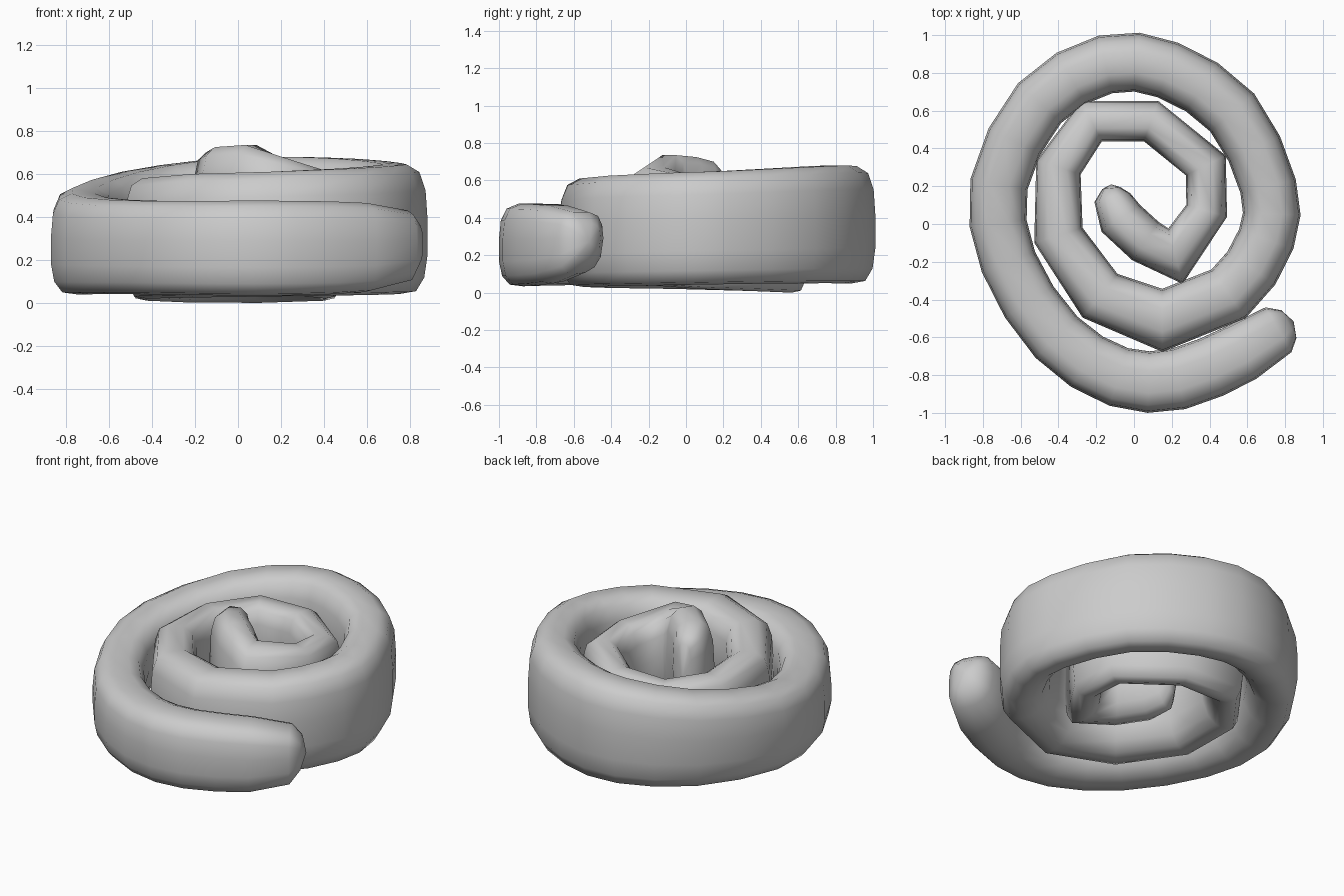
import bpy, bmesh
from mathutils import Vector

# Spiral centreline, outer end to inner end: x, y, bottom z, top z
PATH = [
    (0.82, -0.53, 0.18, 0.37), (0.765, -0.56, 0.10, 0.43), (0.57, -0.68, 0.05, 0.465),
    (0.235, -0.82, 0.035, 0.475), (-0.08, -0.81, 0.035, 0.475), (-0.41, -0.60, 0.04, 0.475),
    (-0.665, -0.20, 0.04, 0.49), (-0.715, 0.21, 0.04, 0.535), (-0.50, 0.64, 0.05, 0.61),
    (-0.15, 0.845, 0.05, 0.665), (0.18, 0.815, 0.05, 0.68), (0.52, 0.59, 0.05, 0.67),
    (0.71, 0.20, 0.045, 0.65), (0.70, -0.08, 0.04, 0.64), (0.50, -0.37, 0.035, 0.625),
    (0.15, -0.51, 0.03, 0.61), (-0.18, -0.38, 0.025, 0.60), (-0.40, -0.06, 0.02, 0.58),
    (-0.40, 0.30, 0.01, 0.57), (-0.225, 0.545, 0.002, 0.57), (0.09, 0.545, 0.0, 0.575),
    (0.38, 0.31, 0.01, 0.59), (0.385, 0.07, 0.02, 0.61), (0.22, -0.17, 0.04, 0.67),
    (0.06, -0.09, 0.06, 0.735), (-0.07, 0.03, 0.09, 0.725), (-0.115, 0.14, 0.12, 0.70),
    (-0.12, 0.19, 0.2, 0.65)]
END_SCALE = {0: 0.55, 1: 0.88, len(PATH) - 2: 0.8, len(PATH) - 1: 0.4}
# Half width along the path: (path index, half width)
WIDTHS = [(0, 0.152), (3, 0.163), (6, 0.15), (9, 0.155), (12, 0.15), (15, 0.155),
          (17, 0.128), (19, 0.107), (22, 0.107), (24, 0.122), (27, 0.12)]

# Dough section, + is the inner side, which rounds in more underneath than the outer side
SECTION = [(1, 0.15), (0.94, 0.6), (0.75, 0.88), (0.36, 1), (-0.36, 1), (-0.75, 0.88),
           (-0.94, 0.6), (-1, 0.15), (-1, -0.4), (-0.9, -0.75), (-0.65, -0.96),
           (-0.2, -1), (0.2, -0.95), (0.6, -0.78), (0.88, -0.45)]


def width(i):
    for (a, wa), (b, wb) in zip(WIDTHS, WIDTHS[1:]):
        if a <= i <= b:
            return (wa + (wb - wa) * (i - a) / (b - a)) * END_SCALE.get(i, 1)


# Control points, plus a spline midpoint between neighbours on the outer turn
n = len(PATH)
ctrl = [Vector((*p, width(i))) for i, p in enumerate(PATH)]
pts = []
for i in range(n):
    pts.append(ctrl[i])
    if 1 < i < 14:
        spline = (9 * (ctrl[i] + ctrl[i + 1]) - ctrl[i - 1] - ctrl[i + 2]) / 16
        pts.append(spline)

# One mitred ring per path point
bm = bmesh.new()
rings = []
last = len(pts) - 1
for i, (x, y, lo, hi, wid) in enumerate(pts):
    a = (pts[i] - pts[i - 1]).to_2d().normalized() if i else None
    b = (pts[i + 1] - pts[i]).to_2d().normalized() if i < last else a
    a = a or b
    t = (a + b).normalized()
    side = Vector((t.y, -t.x)) * wid / max(t.dot(a), 0.7)
    mid, hh = (lo + hi) / 2, (hi - lo) / 2
    rings.append([bm.verts.new((x + side.x * w, y + side.y * w, mid + hh * h))
                  for w, h in SECTION])

# Skin the rings and round off both ends
m = len(SECTION)
for r, s in zip(rings, rings[1:]):
    for k in range(m):
        bm.faces.new((r[k], r[(k + 1) % m], s[(k + 1) % m], s[k]))
for ring, p, dx, dy in ((rings[0], pts[0], 0.025, 0.015), (rings[-1], pts[-1], 0, 0.02)):
    tip = bm.verts.new((p[0] + dx, p[1] + dy, (p[2] + p[3]) / 2))
    for k in range(m):
        bm.faces.new((ring[k], ring[(k + 1) % m], tip))
bmesh.ops.recalc_face_normals(bm, faces=bm.faces[:])
for f in bm.faces:
    f.smooth = True

mesh = bpy.data.meshes.new("rolled_dough")
bm.to_mesh(mesh)
bm.free()
bpy.context.collection.objects.link(bpy.data.objects.new("rolled_dough", mesh))
